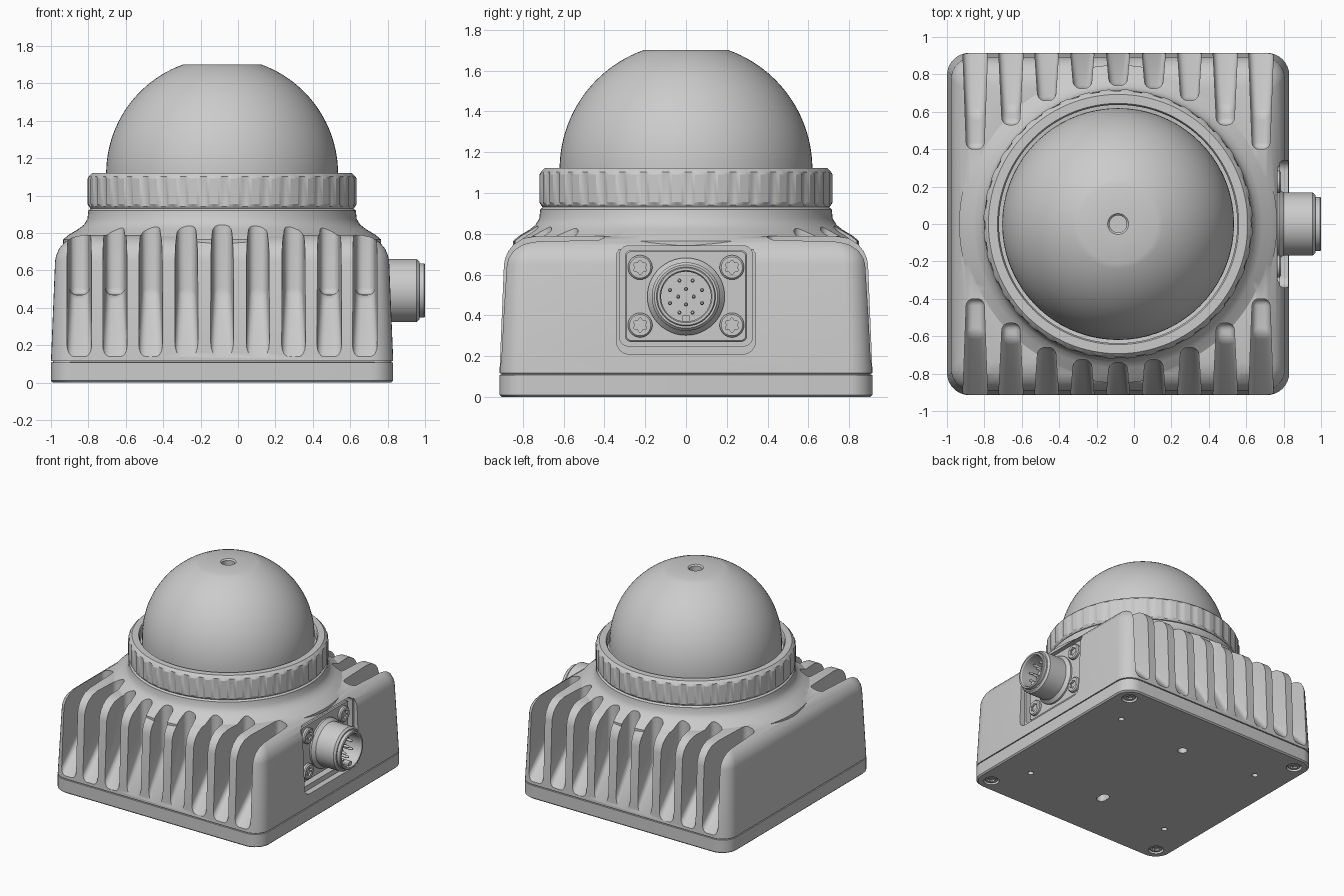
import bpy, bmesh
from math import cos, sin, pi, radians, sqrt
from mathutils import Matrix, Vector

if "Cube" in bpy.data.objects:
    bpy.data.objects.remove(bpy.data.objects["Cube"])

CX = -0.085  # centre of the housing; the connector sticks out on +x


def place(x, y, z, ry=0, rx=0):
    return (Matrix.Translation((x, y, z)) @ Matrix.Rotation(radians(ry), 4, 'Y')
            @ Matrix.Rotation(radians(rx), 4, 'X'))


def make(name, bm):
    bmesh.ops.recalc_face_normals(bm, faces=bm.faces[:])
    me = bpy.data.meshes.new(name)
    bm.to_mesh(me)
    bm.free()
    ob = bpy.data.objects.new(name, me)
    bpy.context.collection.objects.link(ob)
    return ob


def loft(name, rings, mat):
    """Skin a stack of equal-length closed rings, capped at both ends."""
    bm = bmesh.new()
    loops = [[bm.verts.new(mat @ Vector(p)) for p in r] for r in rings]
    for a, b in zip(loops, loops[1:]):
        for i in range(len(a)):
            j = (i + 1) % len(a)
            bm.faces.new((a[i], a[j], b[j], b[i]))
    bm.faces.new(loops[0])
    bm.faces.new(loops[-1])
    return make(name, bm)


def circle(r, z, n=64, f=lambda k: 1.0):
    return [(r * f(k) * cos(2 * pi * k / n), r * f(k) * sin(2 * pi * k / n), z) for k in range(n)]


def revolve(name, prof, mat, n=64):
    return loft(name, [circle(r, z, n) for r, z in prof], mat)


def rrect(hx, hy, r, z, seg=8):
    pts = []
    for q, (sx, sy) in enumerate(((1, 1), (-1, 1), (-1, -1), (1, -1))):
        for i in range(seg + 1):
            a = (q + i / seg) * pi / 2
            pts.append((sx * (hx - r) + r * cos(a), sy * (hy - r) + r * sin(a), z))
    return pts


def boolean(ob, others, op='DIFFERENCE'):
    bpy.context.view_layer.objects.active = ob
    for o in others:
        o.hide_render = True
        m = ob.modifiers.new("bool", 'BOOLEAN')
        m.operation, m.solver, m.object = op, 'EXACT', o
        bpy.ops.object.modifier_apply(modifier=m.name)
        bpy.data.objects.remove(o)


def slot(x, ye, side):
    """Tapered rounded cutter for one gap between cooling fins."""
    ys = ye if ye > 0.6 else max(0.59, ye + 0.09)
    k = 0.33 / (0.913 - ys)
    prof = [(ye, 1.0), (ye, 0.47)] + ([(ys, 0.47)] if ys > ye else [])
    prof += [(1.0, 0.47 - k * (1.0 - ys)), (1.0, 1.0)]
    bm = bmesh.new()
    rows = []
    for s in (-1, 1):
        rows.append([bm.verts.new((x + s * (0.047 + 0.022 * (y - ye) / (1 - ye)), side * y, z))
                     for y, z in prof])
    n = len(prof)
    for i in range(n):
        j = (i + 1) % n
        bm.faces.new((rows[0][i], rows[0][j], rows[1][j], rows[1][i]))
    bm.faces.new(rows[0])
    bm.faces.new(rows[1])
    bmesh.ops.recalc_face_normals(bm, faces=bm.faces[:])
    bmesh.ops.bevel(bm, geom=bm.edges[:], offset=0.036, segments=4, profile=0.5,
                    affect='EDGES', clamp_overlap=True)
    return make("slot_cutter", bm)


def screw(name, r, mat):
    star = lambda k: 1 + 0.17 * cos(2 * pi * k * 6 / 48)
    rings = [circle(r, 0, 48), circle(r, 0.02, 48), circle(r * 0.87, 0.028, 48),
             circle(r * 0.5, 0.028, 48, star), circle(r * 0.5, 0.012, 48, star)]
    return loft(name, rings, mat)


C = place(CX, 0, 0)

# Housing: drafted rounded block with a flared round neck
body = loft("housing", [rrect(h, h, r, z) for h, r, z in (
    (0.905, 0.11, 0.10), (0.905, 0.11, 0.115), (0.915, 0.12, 0.116), (0.893, 0.12, 0.65),
    (0.887, 0.12, 0.68), (0.872, 0.115, 0.715), (0.845, 0.11, 0.748), (0.80, 0.10, 0.777),
    (0.74, 0.09, 0.79))], C)
neck = revolve("neck", [(0.85, 0.6), (0.85, 0.765), (0.82, 0.79), (0.77, 0.82), (0.738, 0.845),
                        (0.72, 0.875), (0.715, 0.92), (0.70, 0.932)], C, 96)
boolean(body, [neck], 'UNION')

# Cooling fin gaps, front and back
ends = [0.74, 0.725, 0.66, 0.53, 0.40]
boolean(body, [slot(CX + 0.191 * i, ends[abs(i)], s) for i in range(-4, 5) for s in (-1, 1)])

# Connector recess in the right wall
boolean(body, [
    loft("recess_cutter", [rrect(0.27, 0.34, 0.06, 0), rrect(0.27, 0.34, 0.06, 0.3)],
         place(0.78, 0, 0.48, 90)),
    loft("deep_cutter", [rrect(0.245, 0.325, 0.04, 0), rrect(0.245, 0.325, 0.04, 0.3)],
         place(0.70, 0, 0.495, 90))])

# Base plate with mounting holes and screw counterbores
base = loft("base_plate", [rrect(h, h, 0.12, z) for h, z in (
    (0.905, 0), (0.915, 0.01), (0.915, 0.108), (0.905, 0.109))], C)
holes = [(sx * 0.65, sy * 0.525, 0.022, 0.08) for sx in (-1, 1) for sy in (-1, 1)]
holes += [(sx * 0.80, sy * 0.80, 0.058, 0.035) for sx in (-1, 1) for sy in (-1, 1)]
holes += [(0, 0.46, 0.036, 0.08)]
cutters = [revolve("hole_cutter", [(r, -0.1), (r, d)], place(CX + x, y, 0), 32)
           for x, y, r, d in holes]
cutters.append(loft("oblong_cutter", [rrect(0.036, 0.055, 0.035, -0.1),
                                      rrect(0.036, 0.055, 0.035, 0.08)], place(CX, -0.46, 0)))
boolean(base, cutters)
for sx in (-1, 1):
    for sy in (-1, 1):
        screw("base_screw", 0.05, place(CX + sx * 0.80, sy * 0.80, 0.035, 0, 180))

# Clamping ring with grip grooves
grip = lambda k: 0.983 if k % 5 < 2 else 1.0
plain = lambda k: 1.0
loft("clamp_ring", [circle(r, z, 200, grip if r > 0.715 else plain) for r, z in (
    (0.60, 1.04), (0.637, 1.045), (0.637, 1.108), (0.645, 1.122), (0.693, 1.122), (0.712, 1.103),
    (0.72, 1.09), (0.72, 0.955), (0.712, 0.942), (0.705, 0.932), (0.60, 0.932))], C)

# Dome with flat top and small centre hole
R, zc, top = 0.62, 1.117, 1.70
prof = [(R, 0.98)]
amax = pi / 2 - 0.3455
for i in range(25):
    a = amax * i / 24
    prof.append((R * cos(a), zc + R * sin(a)))
prof += [(0.056, top), (0.046, top - 0.01), (0.046, top - 0.05)]
revolve("dome", prof, C, 72)

# Connector flange and its four screws
loft("connector_flange", [rrect(0.225, 0.30, 0.03, 0), rrect(0.225, 0.30, 0.03, 0.06),
                          rrect(0.218, 0.293, 0.025, 0.067)], place(0.695, 0, 0.495, 90))
for y in (-0.225, 0.225):
    for z in (0.352, 0.635):
        screw("flange_screw", 0.06, place(0.758, y, z, 90))

# Connector barrel, hollow, with contact pins and key
revolve("connector_barrel", [
    (0.19, 0.75), (0.19, 0.775), (0.168, 0.80), (0.168, 0.955), (0.155, 0.97), (0.145, 0.97),
    (0.145, 0.995), (0.14, 1.0), (0.128, 1.0), (0.122, 0.99), (0.122, 0.85)], place(0, 0, 0.492, 90))
for n, rad, off in ((8, 0.085, pi / 8), (4, 0.038, 0)):
    for k in range(n):
        a = 2 * pi * k / n + off
        revolve("contact_pin", [(0.01, 0.84), (0.01, 0.94), (0.005, 0.95)],
                place(0, rad * cos(a), 0.492 + rad * sin(a), 90), 12)
loft("connector_key", [rrect(0.016, 0.018, 0.008, 0.84), rrect(0.016, 0.018, 0.008, 0.985)],
     place(0, 0, 0.385, 90))

# Smooth shading with crisp edges
bpy.ops.object.select_all(action='DESELECT')
for ob in bpy.data.objects:
    ob.select_set(True)
bpy.context.view_layer.objects.active = body
bpy.ops.object.shade_smooth_by_angle(angle=radians(30))
